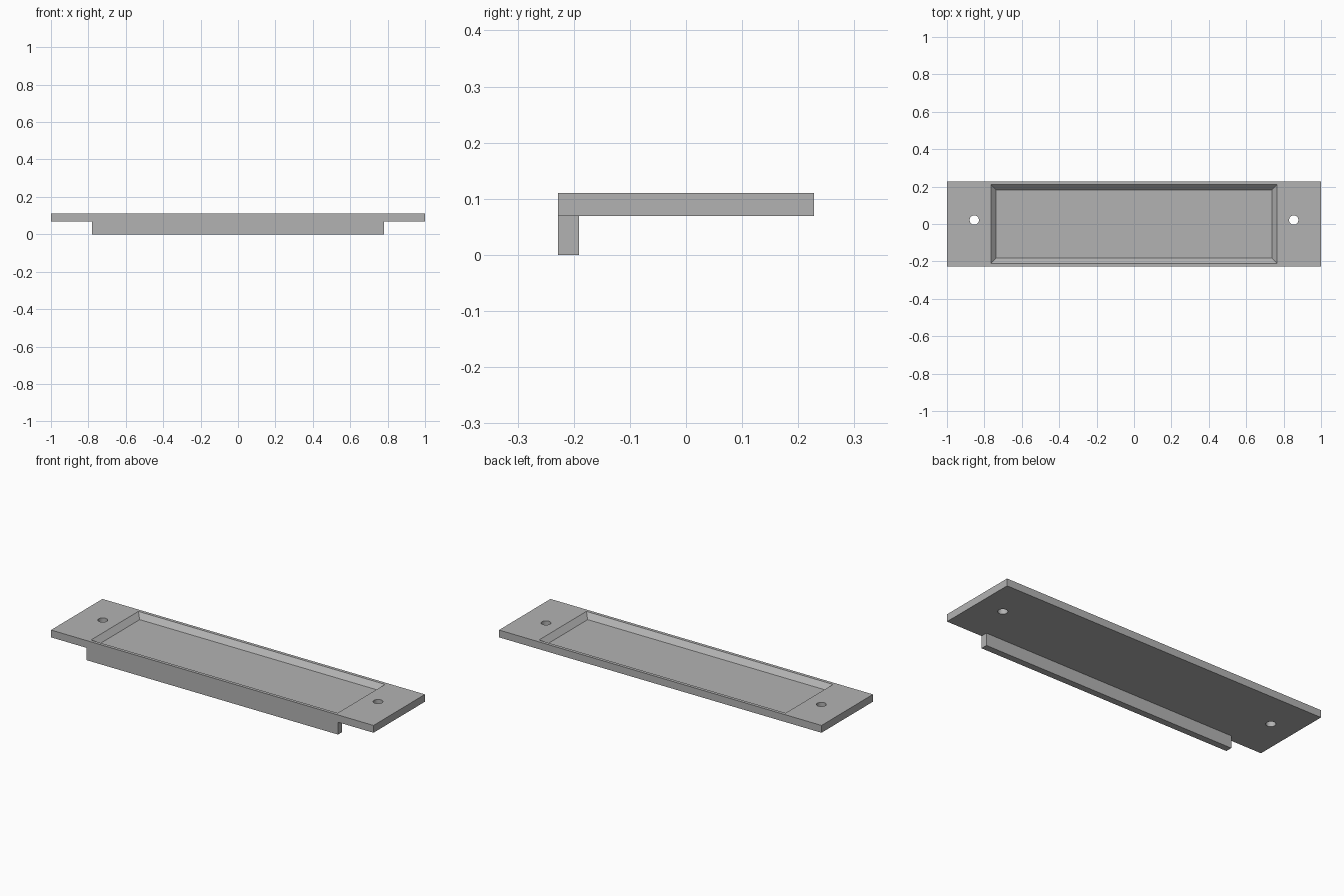
import bpy
import bmesh
from mathutils import Vector

if "Cube" in bpy.data.objects:
    bpy.data.objects.remove(bpy.data.objects["Cube"], do_unlink=True)

HALF_W, HALF_D = 1.0, 0.228          # plate footprint
UNDERSIDE, TOP = 0.069, 0.11         # plate heights
LIP_HALF, LIP_BACK = 0.78, -0.191    # grip lip under the front edge
POCKET_X, POCKET_Y, BEVEL = 0.765, 0.21, 0.028
HOLE_X, HOLE_Y, HOLE_R = 0.854, 0.021, 0.025

grey = bpy.data.materials.new("plain grey")
grey.use_nodes = True
colour = (0.45, 0.45, 0.45, 1)
grey.diffuse_color = colour
grey.node_tree.nodes["Principled BSDF"].inputs["Base Color"].default_value = colour


def new_object(name, bm):
    bmesh.ops.recalc_face_normals(bm, faces=bm.faces)
    mesh = bpy.data.meshes.new(name)
    bm.to_mesh(mesh)
    bm.free()
    mesh.materials.append(grey)
    obj = bpy.data.objects.new(name, mesh)
    bpy.context.collection.objects.link(obj)
    return obj


def box(name, low, high):
    low, high = Vector(low), Vector(high)
    bm = bmesh.new()
    bmesh.ops.create_cube(bm, size=1)
    bmesh.ops.scale(bm, vec=high - low, verts=bm.verts)
    bmesh.ops.translate(bm, vec=(low + high) / 2, verts=bm.verts)
    return new_object(name, bm)


def combine(target, tool, operation):
    mod = target.modifiers.new(tool.name, 'BOOLEAN')
    mod.operation, mod.solver, mod.object = operation, 'EXACT', tool
    bpy.context.view_layer.objects.active = target
    bpy.ops.object.modifier_apply(modifier=mod.name)
    bpy.data.objects.remove(tool, do_unlink=True)


# Plate with the grip lip along its front edge
plate = box("tray_plate", (-HALF_W, -HALF_D, UNDERSIDE), (HALF_W, HALF_D, TOP))
lip = box("grip_lip", (-LIP_HALF, -HALF_D, 0), (LIP_HALF, LIP_BACK, UNDERSIDE + 0.01))
combine(plate, lip, 'UNION')

# Shallow pocket with sloping walls, continued above the plate for a clean cut
pocket = box("pocket_cutter", (-POCKET_X, -POCKET_Y, TOP - BEVEL),
             (POCKET_X, POCKET_Y, TOP + BEVEL))
for v in pocket.data.vertices:
    grow = -BEVEL if v.co.z < TOP else BEVEL
    v.co.x += grow if v.co.x > 0 else -grow
    v.co.y += grow if v.co.y > 0 else -grow
combine(plate, pocket, 'DIFFERENCE')

# Screw holes at both ends
for side in (-1, 1):
    bm = bmesh.new()
    bmesh.ops.create_cone(bm, cap_ends=True, segments=32, radius1=HOLE_R,
                          radius2=HOLE_R, depth=0.2)
    bmesh.ops.translate(bm, vec=(side * HOLE_X, HOLE_Y, TOP), verts=bm.verts)
    combine(plate, new_object("hole_cutter", bm), 'DIFFERENCE')

# Sharp edges on the body, smooth hole walls
bpy.ops.object.select_all(action='DESELECT')
plate.select_set(True)
bpy.context.view_layer.objects.active = plate
bpy.ops.object.shade_smooth_by_angle()
